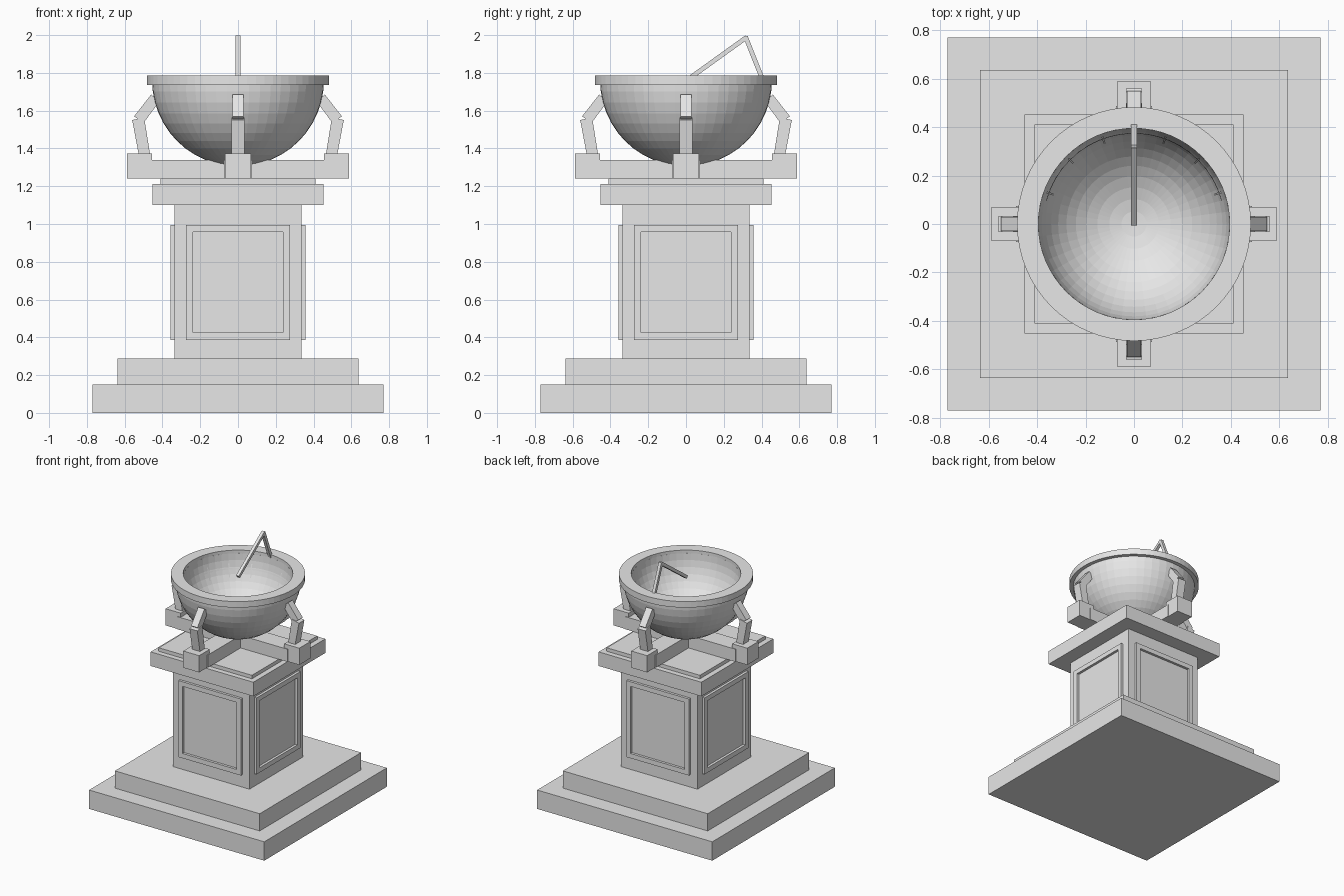
import bpy, bmesh, math
from mathutils import Vector, Matrix

cube = bpy.data.objects.get("Cube")
if cube:
    bpy.data.objects.remove(cube, do_unlink=True)

stone = bpy.data.materials.new("pale_grey_stone")
GREY = (0.8, 0.8, 0.8, 1)
stone.use_nodes = True
stone.diffuse_color = GREY
stone.node_tree.nodes["Principled BSDF"].inputs["Base Color"].default_value = GREY


def finish(name, bm, turn=0):
    bmesh.ops.rotate(bm, verts=bm.verts, matrix=Matrix.Rotation(turn, 3, 'Z'))
    bmesh.ops.recalc_face_normals(bm, faces=bm.faces)
    mesh = bpy.data.meshes.new(name)
    bm.to_mesh(mesh)
    bm.free()
    mesh.materials.append(stone)
    obj = bpy.data.objects.new(name, mesh)
    bpy.context.collection.objects.link(obj)
    return obj


def add_box(bm, lo, hi):
    lo, hi = Vector(lo), Vector(hi)
    size = hi - lo
    m = Matrix.Translation((lo + hi) / 2) @ Matrix.Diagonal((*size, 1))
    bmesh.ops.create_cube(bm, size=1, matrix=m)


def box(name, lo, hi, turn=0):
    bm = bmesh.new()
    add_box(bm, lo, hi)
    return finish(name, bm, turn)


def slab(name, half, z0, z1):
    return box(name, (-half, -half, z0), (half, half, z1))


def prism(name, outline, half, turn=0):
    """Extrude an (x, z) outline across y, then turn it about z."""
    bm = bmesh.new()
    face = bm.faces.new([bm.verts.new((x, -half, z)) for x, z in outline])
    out = bmesh.ops.extrude_face_region(bm, geom=[face])["geom"]
    verts = [v for v in out if isinstance(v, bmesh.types.BMVert)]
    bmesh.ops.translate(bm, verts=verts, vec=(0, 2 * half, 0))
    return finish(name, bm, turn)


def lathe(name, profile, steps):
    """Spin a closed (radius, z) profile about the z axis."""
    bm = bmesh.new()
    verts = [bm.verts.new((r, 0, z)) for r, z in profile]
    edges = [bm.edges.new(p) for p in zip(verts, verts[1:] + verts[:1])]
    bmesh.ops.spin(bm, geom=verts + edges, axis=(0, 0, 1), cent=(0, 0, 0),
                   angle=math.tau, steps=steps, use_duplicate=False)
    bmesh.ops.remove_doubles(bm, verts=bm.verts, dist=0.0005)
    return finish(name, bm)


# Stepped base, shaft and capital
slab("base_plinth", 0.77, 0, 0.15)
slab("base_step", 0.637, 0.15, 0.287)
slab("pedestal_shaft", 0.337, 0.287, 1.1)
slab("capital", 0.452, 1.1, 1.212)
slab("capital_top", 0.41, 1.212, 1.24)

# Raised panel frame on each side of the shaft
for i in range(4):
    bm = bmesh.new()
    for s in (-1, 1):
        y0, y1 = sorted((s * 0.237, s * 0.275))
        add_box(bm, (0.33, y0, 0.387), (0.357, y1, 0.995))
    for z0, z1 in ((0.387, 0.425), (0.958, 0.995)):
        add_box(bm, (0.33, -0.237, z0), (0.357, 0.237, z1))
    finish(f"panel_frame_{i + 1}", bm, i * math.pi / 2)

# Cross beams under the bowl
box("cross_beam_x", (-0.487, -0.075, 1.24), (0.487, 0.075, 1.34))
box("cross_beam_y", (-0.075, -0.487, 1.24), (0.075, 0.487, 1.34))

# Feet and bent brackets that hold the bowl
for i in range(4):
    turn = i * math.pi / 2
    box(f"bracket_foot_{i + 1}", (0.455, -0.07, 1.24), (0.588, 0.07, 1.373), turn)
    prism(f"bracket_post_{i + 1}",
          [(0.465, 1.365), (0.525, 1.365), (0.56, 1.55), (0.497, 1.565)], 0.034, turn)
    prism(f"bracket_arm_{i + 1}",
          [(0.50, 1.535), (0.55, 1.57), (0.46, 1.685), (0.415, 1.65)], 0.028, turn)

# Hollow bowl and its flat rim
CENTRE, OUTER, INNER, RINGS = 1.76, 0.455, 0.395, 12
arc = [i / RINGS * math.pi / 2 for i in range(RINGS + 1)]
outside = [(OUTER * math.sin(a), CENTRE - OUTER * math.cos(a)) for a in arc]
inside = [(INNER * math.sin(a), CENTRE - INNER * math.cos(a)) for a in reversed(arc)]
lathe("bowl", outside + inside, 48)
lathe("bowl_rim", [(INNER, 1.737), (0.483, 1.737), (0.483, 1.785), (INNER, 1.785)], 64)


def rod(name, a, b, half):
    """Square rod in the x = 0 plane."""
    a, b = Vector(a), Vector(b)
    d = b - a
    bm = bmesh.new()
    add_box(bm, (-half, -half, 0), (half, half, d.length))
    tilt = Matrix.Rotation(-math.atan2(d.y, d.z), 4, 'X')
    bm.transform(Matrix.Translation(a) @ tilt)
    return finish(name, bm)


# Pointer rod and its rear support
rod("pointer_rod", (0, 0, 1.758), (0, 0.32, 1.988), 0.012)
rod("pointer_support", (0, 0.315, 1.992), (0, 0.405, 1.765), 0.012)

# Fine hour arc and ticks on the inner wall
def wall_strip(name, start, end, low, high, parts):
    bm = bmesh.new()
    r = INNER - 0.004
    rows = []
    for k in range(parts + 1):
        t = math.radians(start + (end - start) * k / parts)
        rows.append([bm.verts.new((r * math.cos(e) * math.cos(t), r * math.cos(e) * math.sin(t),
                                   CENTRE - r * math.sin(e)))
                     for e in (math.radians(low), math.radians(high))])
    for p, q in zip(rows, rows[1:]):
        bm.faces.new((p[0], p[1], q[1], q[0]))
    return finish(name, bm)


wall_strip("hour_arc", 15, 165, 16, 17.5, 40)
for i, angle in enumerate((20, 45, 70, 110, 135, 160)):
    wall_strip(f"hour_tick_{i + 1}", angle - 0.6, angle + 0.6, 11, 26, 1)
